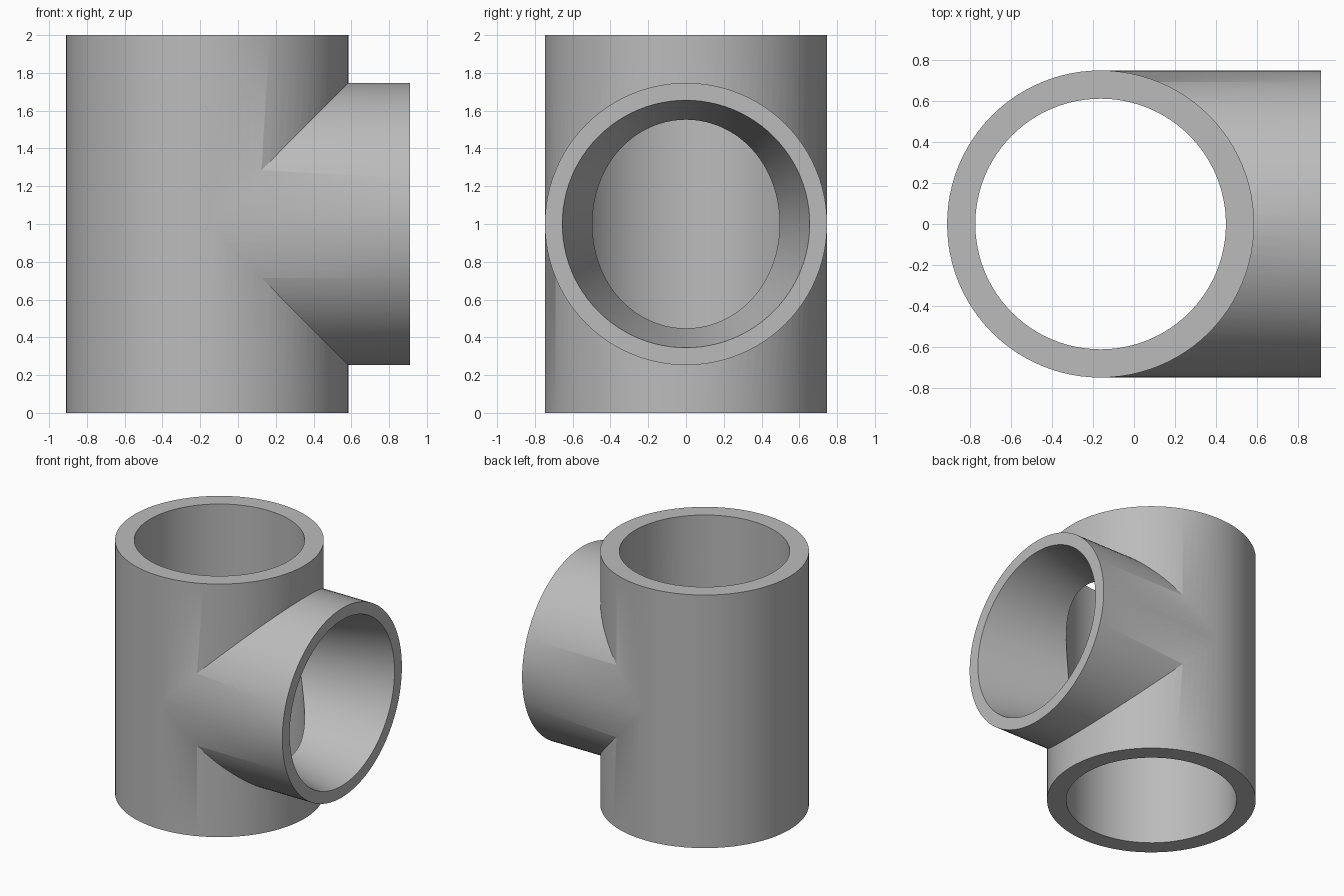
import bpy
import math

cube = bpy.data.objects.get("Cube")
if cube:
    bpy.data.objects.remove(cube, do_unlink=True)

AXIS_X = -0.1625      # centre of the upright pipe
MOUTH_X = 0.91        # open end of the side branch
OUTER, BORE = 0.7475, 0.61
MOUTH_R, TAPER = 0.655, 0.222
SIDES = 96


def upright(name, radius, z0, z1):
    bpy.ops.mesh.primitive_cylinder_add(
        vertices=SIDES, radius=radius, depth=z1 - z0,
        location=(AXIS_X, 0, (z0 + z1) / 2))
    bpy.context.object.name = name
    return bpy.context.object


def sideways(name, r0, r1, x0, x1):
    bpy.ops.mesh.primitive_cone_add(
        vertices=SIDES, radius1=r0, radius2=r1, depth=x1 - x0,
        location=((x0 + x1) / 2, 0, 1), rotation=(0, math.pi / 2, 0))
    bpy.context.object.name = name
    return bpy.context.object


def combine(target, tool, operation):
    tool.hide_render = True
    mod = target.modifiers.new(operation.title(), 'BOOLEAN')
    mod.operation = operation
    mod.solver = 'EXACT'
    mod.object = tool
    bpy.context.view_layer.objects.active = target
    bpy.ops.object.modifier_apply(modifier=mod.name)
    bpy.data.objects.remove(tool, do_unlink=True)


# Outer walls: upright pipe with a side branch of nearly equal radius
tee = upright("pipe_tee", OUTER, 0, 2)
combine(tee, sideways("branch", OUTER - 0.0005, OUTER - 0.0005, AXIS_X, MOUTH_X), 'UNION')

# Straight bore through the upright pipe
combine(tee, upright("bore_cutter", BORE, -0.1, 2.1), 'DIFFERENCE')

# Tapered socket in the branch, narrowing towards the bore
end = MOUTH_X + 0.05
combine(tee, sideways("socket_cutter",
                      MOUTH_R - TAPER * (MOUTH_X - AXIS_X),
                      MOUTH_R + TAPER * (end - MOUTH_X), AXIS_X, end), 'DIFFERENCE')

# Plain grey finish
grey = bpy.data.materials.new("plain_grey")
grey.use_nodes = True
colour = (0.5, 0.5, 0.5, 1)
grey.diffuse_color = colour
grey.node_tree.nodes["Principled BSDF"].inputs["Base Color"].default_value = colour
tee.data.materials.clear()
tee.data.materials.append(grey)

# Smooth walls with sharp rims
bpy.ops.object.select_all(action='DESELECT')
tee.select_set(True)
bpy.context.view_layer.objects.active = tee
bpy.ops.object.shade_smooth_by_angle(angle=math.radians(30))
